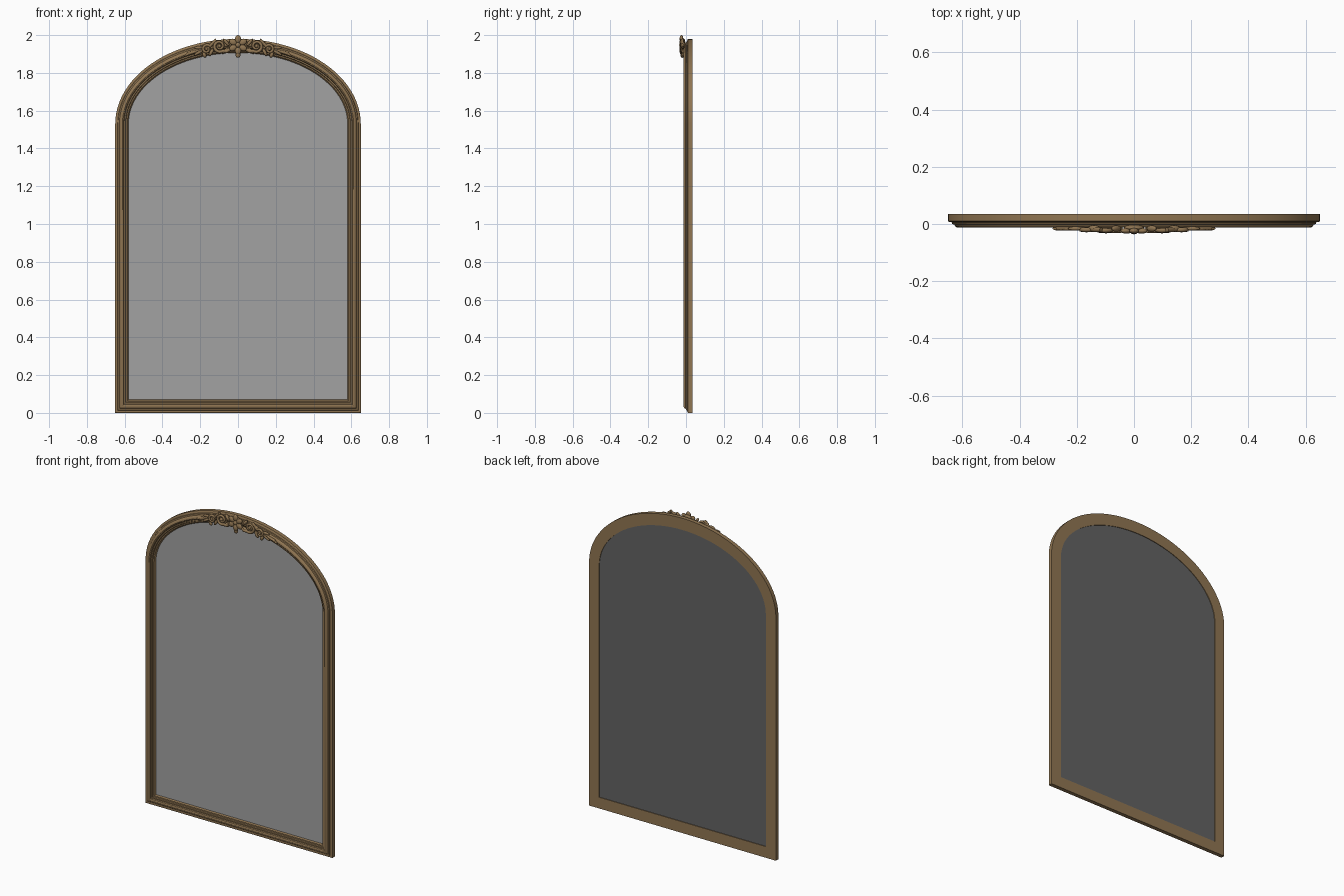
import bpy
import bmesh
from math import sin, cos, pi, sqrt, radians

cube = bpy.data.objects.get("Cube")
if cube:
    bpy.data.objects.remove(cube)

HALF, SPRING, RISE, RAIL = 0.65, 1.53, 0.45, 0.07


def material(name, rgb):
    mat = bpy.data.materials.new(name)
    mat.use_nodes = True
    mat.diffuse_color = (*rgb, 1)
    mat.node_tree.nodes["Principled BSDF"].inputs["Base Color"].default_value = (*rgb, 1)
    return mat


WOOD = material("antique bronze", (0.28, 0.18, 0.085))
SILVER = material("mirror silver", (0.36, 0.36, 0.36))
BACKING = material("dark grey backing", (0.125, 0.125, 0.125))


def add_object(name, mesh, mats, angle=35):
    for mat in mats:
        mesh.materials.append(mat)
    obj = bpy.data.objects.new(name, mesh)
    bpy.context.collection.objects.link(obj)
    bpy.ops.object.select_all(action='DESELECT')
    obj.select_set(True)
    bpy.context.view_layer.objects.active = obj
    bpy.ops.object.shade_smooth_by_angle(angle=radians(angle))
    return obj


def mesh_from(bm, name):
    bmesh.ops.recalc_face_normals(bm, faces=bm.faces)
    mesh = bpy.data.meshes.new(name)
    bm.to_mesh(mesh)
    bm.free()
    return mesh


def outline(inset, steps=48):
    """Arched outline, pulled inwards by inset."""
    a, b = HALF - inset, RISE - inset * 1.05
    pts = [(-a, inset), (a, inset)]
    pts += [(a * cos(pi * i / steps), SPRING + b * sin(pi * i / steps)) for i in range(steps + 1)]
    return pts


def loft(profile, closed):
    """Rings of the outline at each (inset, y) of the profile, bridged."""
    bm = bmesh.new()
    rings = [[bm.verts.new((x, y, z)) for x, z in outline(d)] for d, y in profile]
    pairs = list(zip(rings, rings[1:]))
    if closed:
        pairs.append((rings[-1], rings[0]))
    for r, s in pairs:
        n = len(r)
        for i in range(n):
            j = (i + 1) % n
            bm.faces.new((r[i], r[j], s[j], s[i]))
    if not closed:
        bm.faces.new(rings[0])
        bm.faces.new(rings[-1])
    return bm


# Moulded frame swept round the arch
moulding = [(0, .035), (0, .010), (.004, .007), (.013, .006), (.015, .000),
            (.022, -.002), (.025, -.008), (.031, -.012), (.038, -.013),
            (.044, -.010), (.047, -.003), (.054, -.003), (.057, .003),
            (.064, .004), (RAIL, .012), (RAIL, .035)]
add_object("frame", mesh_from(loft(moulding, True), "frame"), [WOOD], 30)

# Mirror pane, silver in front and dark behind
pane = add_object("mirror_pane", mesh_from(loft([(.067, .012), (.067, .031)], False), "mirror_pane"),
                  [SILVER, BACKING])
for face in pane.data.polygons:
    face.material_index = 0 if face.normal.y < -0.5 else 1


def arch_z(x, inset=0.036):
    return SPRING + (RISE - inset) * sqrt(1 - (x / (HALF - inset)) ** 2)


def blob(name, x, z, y, length, width, depth, angle=0):
    """Flattened carved lobe lying on the frame front."""
    bm = bmesh.new()
    bmesh.ops.create_uvsphere(bm, u_segments=16, v_segments=10, radius=1)
    obj = add_object(name, mesh_from(bm, name), [WOOD], 60)
    obj.location = (x, y, z)
    obj.scale = (length, depth, width)
    obj.rotation_euler.y = -angle
    return obj


def tube(name, pts, radius, y):
    """Tapered rounded strand through (x, z) points."""
    curve = bpy.data.curves.new(name, 'CURVE')
    curve.dimensions = '3D'
    curve.bevel_depth = radius
    curve.bevel_resolution = 2
    curve.use_fill_caps = True
    spline = curve.splines.new('POLY')
    spline.points.add(len(pts) - 1)
    for i, (x, z) in enumerate(pts):
        spline.points[i].co = (x, 0, z, 1)
        spline.points[i].radius = 1 - 0.45 * i / (len(pts) - 1)
    temp = bpy.data.objects.new(name, curve)
    mesh = bpy.data.meshes.new_from_object(temp)
    bpy.data.objects.remove(temp)
    mesh.materials.clear()
    obj = add_object(name, mesh, [WOOD], 60)
    obj.location.y = y


def spiral(cx, cz, r, start, turns, side, steps=30):
    pts = []
    for i in range(steps + 1):
        t = i / steps
        a, rad = start + turns * 2 * pi * t, r * (1 - 0.8 * t)
        pts.append((side * (cx + rad * cos(a)), cz + rad * sin(a)))
    return pts


# Central flower of the crest
FLOWER_Z = 1.948
blob("flower_base", 0, FLOWER_Z, -.014, .036, .036, .012)
for i in range(6):
    a = pi / 2 + i * pi / 3
    blob("flower_petal", .031 * cos(a), FLOWER_Z + .031 * sin(a), -.024, .021, .016, .010, a)
blob("flower_heart", 0, FLOWER_Z, -.028, .013, .013, .008)
blob("flower_drop", 0, 1.898, -.020, .014, .018, .010)

# Scrolls and leaves: (x, offset from the arch, length, width, angle in degrees)
leaves = [(.062, .020, .024, .009, 50), (.066, -.024, .026, .010, -35),
          (.140, .018, .026, .009, -30), (.142, -.024, .022, .009, -60),
          (.178, -.030, .016, .010, 70), (.205, .014, .026, .009, -5),
          (.208, -.012, .028, .008, -30), (.235, -.002, .030, .008, -22),
          (.262, -.004, .026, .006, -28)]
for side, label in ((1, "left"), (-1, "right")):
    tube(label + "_large_scroll",
         [(side * .045, 1.925), (side * .06, 1.913)] + spiral(.098, 1.942, .032, -pi * .7, 1.6, side),
         .0095, -.022)
    tube(label + "_small_scroll",
         [(side * .115, 1.975), (side * .135, 1.958)] + spiral(.166, 1.926, .024, pi * .8, -1.5, side),
         .0085, -.020)
    tube(label + "_leaf_stem",
         [(side * x, arch_z(x)) for x in (.27, .24, .21, .18, .15, .12, .08, .04)], .007, -.014)
    blob(label + "_scroll_eye", side * .098, 1.942, -.024, .010, .010, .009)
    blob(label + "_scroll_bead", side * .166, 1.926, -.022, .008, .008, .008)
    for x, off, length, width, angle in leaves:
        depth = .011 if x < .2 else .007
        blob(label + "_leaf", side * x, arch_z(x) + off, -.016, length, width, depth,
             side * radians(angle))
